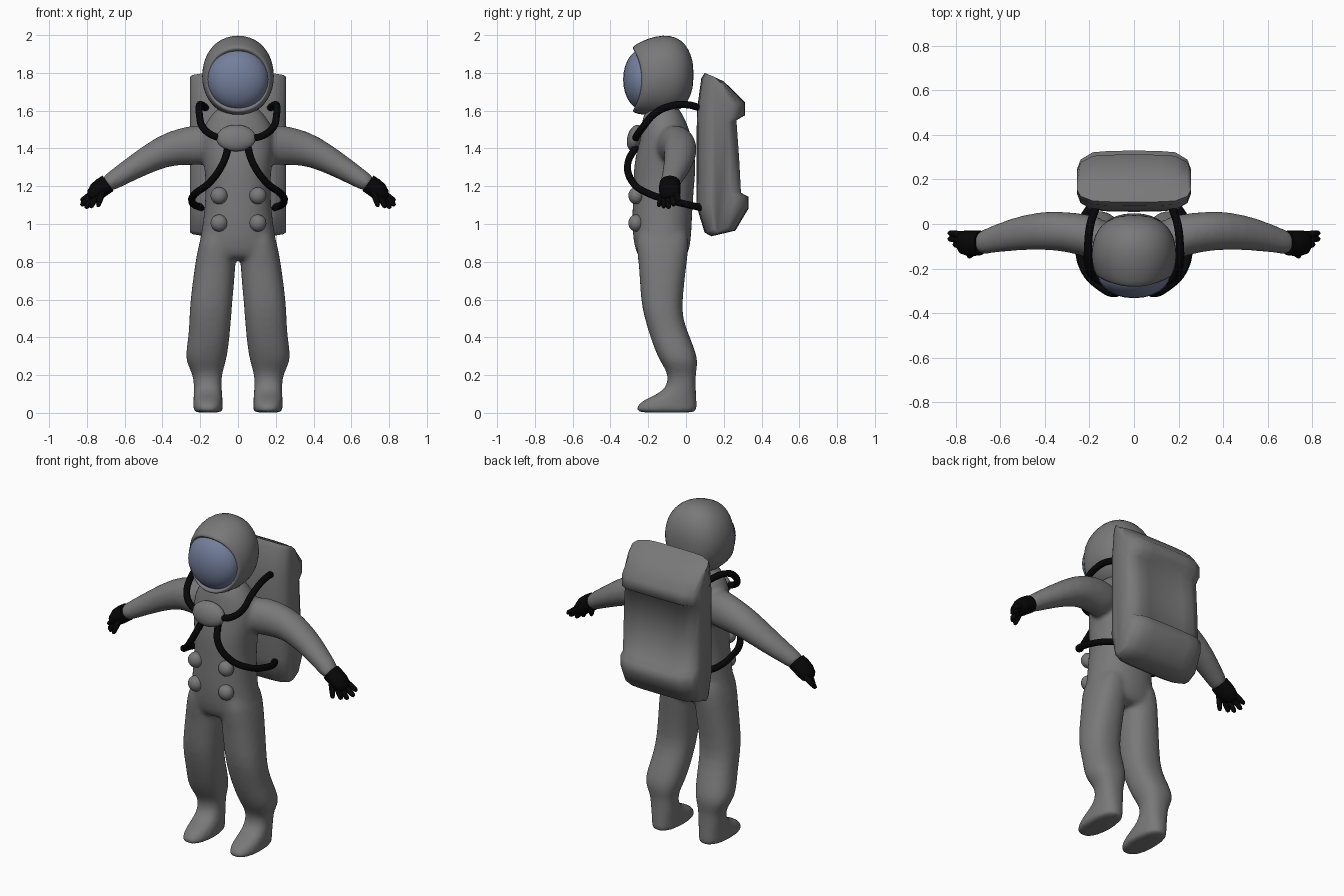
import bpy, bmesh, math
from mathutils import Vector

if "Cube" in bpy.data.objects:
    bpy.data.objects.remove(bpy.data.objects["Cube"])

def material(name, rgb):
    m = bpy.data.materials.new(name)
    m.diffuse_color = (*rgb, 1)
    m.use_nodes = True
    m.node_tree.nodes["Principled BSDF"].inputs["Base Color"].default_value = m.diffuse_color
    return m

BLACK = material("black_rubber", (0.002, 0.002, 0.002))
BLUE = material("visor_blue", (0.17, 0.21, 0.33))
GREY = material("dark_grey_fabric", (0.19, 0.19, 0.19))

def oval(c, u, v, n=20, p=1.0):
    """Closed ring of points around c spanned by u and v; p < 1 squares it off."""
    c, u, v = Vector(c), Vector(u), Vector(v)
    pts = []
    for i in range(n):
        a = 2 * math.pi * i / n
        ca, sa = math.cos(a), math.sin(a)
        pts.append(c + u * math.copysign(abs(ca) ** p, ca) + v * math.copysign(abs(sa) ** p, sa))
    return pts

def bridge(bm, rings):
    """Skin a list of rings and close both ends."""
    vs = [[bm.verts.new(p) for p in r] for r in rings]
    n = len(vs[0])
    for a, b in zip(vs, vs[1:]):
        for i in range(n):
            j = (i + 1) % n
            bm.faces.new((a[i], a[j], b[j], b[i]))
    bm.faces.new(vs[0][::-1])
    bm.faces.new(vs[-1])

def finish(bm, name, mat=GREY, subsurf=0, angle=180):
    bmesh.ops.recalc_face_normals(bm, faces=bm.faces)
    me = bpy.data.meshes.new(name)
    bm.to_mesh(me)
    bm.free()
    ob = bpy.data.objects.new(name, me)
    bpy.context.collection.objects.link(ob)
    me.materials.append(mat)
    bpy.ops.object.select_all(action='DESELECT')
    ob.select_set(True)
    bpy.context.view_layer.objects.active = ob
    bpy.ops.object.shade_smooth_by_angle(angle=math.radians(angle))
    if subsurf:
        ob.modifiers.new("round", 'SUBSURF').levels = subsurf
        ob.modifiers["round"].render_levels = subsurf
    return ob

def ellipsoid(name, loc, size, tilt=0, mat=GREY):
    bm = bmesh.new()
    bmesh.ops.create_uvsphere(bm, u_segments=24, v_segments=14, radius=1)
    ob = finish(bm, name, mat)
    ob.location, ob.scale, ob.rotation_euler = loc, size, (tilt, 0, 0)
    return ob

def flat_ring(z, x0, x1, y0, y1, p=1.0):
    return oval(((x0 + x1) / 2, (y0 + y1) / 2, z), ((x1 - x0) / 2, 0, 0), (0, (y1 - y0) / 2, 0), p=p)

def limb_ring(s, x, y, z, h, w, deg):
    t = math.radians(deg)
    return oval((s * x, y, z), (s * h * math.sin(t), 0, h * math.cos(t)), (0, w, 0))

# Suit: torso, legs with boots, and arms fused into one soft skin
suit = bmesh.new()
torso = [(1.64, .09, -.20, -.05), (1.57, .15, -.23, -.01), (1.50, .195, -.24, .02),
         (1.40, .195, -.26, .045), (1.30, .18, -.28, .055), (1.20, .172, -.28, .045),
         (1.10, .178, -.285, .037), (1.00, .188, -.287, .033), (.90, .207, -.28, .027),
         (.84, .217, -.262, .012), (.815, .20, -.24, -.01), (.81, .12, -.20, -.04)]
bridge(suit, [flat_ring(z, -r, r, a, b, .9) for z, r, a, b in torso])
# z, inner x, outer x, front y, back y
leg = [(1.0, .02, .175, -.25, .01), (.90, .012, .209, -.27, .02), (.78, .010, .230, -.248, .003),
       (.60, .028, .254, -.243, -.018), (.50, .035, .259, -.22, -.018), (.40, .043, .263, -.19, .022),
       (.30, .056, .282, -.153, .062), (.25, .070, .267, -.123, .062), (.20, .086, .238, -.094, .051),
       (.14, .085, .235, -.10, .053), (.10, .083, .235, -.15, .055), (.075, .081, .237, -.215, .058),
       (.04, .079, .238, -.265, .060), (.012, .079, .238, -.267, .060), (0, .081, .236, -.260, .058)]
# x, y, z, half height, half depth, slope
arm = [(.10, -.08, 1.42, .09, .10, 0), (.20, -.055, 1.42, .112, .10, 3), (.30, -.035, 1.41, .10, .09, 8),
       (.40, -.027, 1.388, .086, .089, 18), (.55, -.045, 1.30, .065, .075, 33),
       (.66, -.078, 1.232, .051, .058, 33), (.71, -.086, 1.20, .046, .052, 33)]
for s in (-1, 1):
    bridge(suit, [flat_ring(z, s * a, s * b, f, k, .85) for z, a, b, f, k in leg])
    bridge(suit, [limb_ring(s, *r) for r in arm])
body = finish(suit, "suit_body", subsurf=1)
rm = body.modifiers.new("fuse", 'REMESH')
rm.mode, rm.voxel_size, rm.use_smooth_shade = 'VOXEL', .012, True
sm = body.modifiers.new("soften", 'SMOOTH')
sm.factor, sm.iterations = .5, 12

# Helmet: rings from the recessed face opening to the back, brow and chin reaching forward
bm = bmesh.new()
helmet = [(-.21, .13, 1.765, .13), (-.275, .155, 1.765, .155), (-.290, .168, 1.765, .170),
          (-.265, .182, 1.768, .188), (-.20, .192, 1.780, .207), (-.12, .194, 1.786, .219),
          (-.05, .181, 1.790, .204), (0, .145, 1.792, .160), (.028, .095, 1.79, .105), (.04, .04, 1.79, .045)]
bridge(bm, [oval((0, y, zc), (rx, 0, 0), (0, 0, rz), p=.95) for y, rx, zc, rz in helmet])
for v in bm.verts:
    if v.co.y < -.19:
        v.co.y += (1.8 if v.co.y < -.205 else .8) * v.co.x ** 2
finish(bm, "helmet", subsurf=1)
ellipsoid("visor", (0, -.228, 1.765), (.162, .105, .162), mat=BLUE)

# Backpack: side profile swept across x, narrowed at the sides and dished at the back
profile = [(.10, 1.80), (.20, 1.755), (.31, 1.645), (.31, 1.575), (.27, 1.55), (.285, 1.35), (.295, 1.165),
           (.327, 1.145), (.327, 1.08), (.26, .965), (.135, .935), (.10, .955), (.057, 1.10), (.06, 1.60), (.083, 1.77)]
half = [(.255, .42, .95, 0), (.24, .72, .975, 0), (.185, .96, .995, 0), (.12, 1, 1, .01), (0, 1.02, 1, .025)]
sections = [(-x, a, b, d) for x, a, b, d in half] + half[-2::-1]
bm = bmesh.new()
bridge(bm, [[Vector((x, .19 + (y - .19) * a - (d if 4 <= i <= 6 else 0), 1.37 + (z - 1.37) * b))
             for i, (y, z) in enumerate(profile)] for x, a, b, d in sections])
finish(bm, "backpack", angle=75)

# Chest unit and the four round control knobs
ellipsoid("chest_unit", (-.01, -.268, 1.455), (.105, .043, .072), tilt=math.radians(-15))
for x in (-.1, .105):
    for z in (1.005, 1.15):
        ellipsoid("control_knob", (x, -.265, z), (.045, .04, .045))

# Hoses from the chest unit round to the backpack
upper = [(.08, -.265, 1.455), (.125, -.262, 1.465), (.185, -.23, 1.51), (.205, -.165, 1.585),
         (.205, -.08, 1.625), (.195, 0, 1.632), (.165, .09, 1.61)]
lower = [(.05, -.265, 1.41), (.08, -.308, 1.32), (.145, -.285, 1.225), (.225, -.20, 1.162),
         (.245, -.08, 1.125), (.228, .02, 1.10), (.185, .09, 1.085)]
for s in (-1, 1):
    for name, path in (("upper_hose", upper), ("lower_hose", lower)):
        cu = bpy.data.curves.new(name, 'CURVE')
        cu.dimensions, cu.bevel_depth, cu.bevel_resolution = '3D', .019, 3
        cu.resolution_u, cu.use_fill_caps = 8, True
        sp = cu.splines.new('BEZIER')
        sp.bezier_points.add(len(path) - 1)
        for bp, (x, y, z) in zip(sp.bezier_points, path):
            bp.co = (s * x, y, z)
            bp.handle_left_type = bp.handle_right_type = 'AUTO'
        cu.materials.append(BLACK)
        bpy.context.collection.objects.link(bpy.data.objects.new(name, cu))

# Gloves: cuffed palm with four splayed fingers and a thumb
palm = [(.688, -.085, 1.216, .050, .055, 36), (.715, -.086, 1.198, .051, .057, 40),
        (.745, -.086, 1.175, .049, .057, 42), (.772, -.083, 1.150, .036, .052, 45),
        (.785, -.082, 1.138, .018, .035, 45)]
fingers = [((.765, -.050, 1.165), (.832, -.040, 1.122)), ((.768, -.070, 1.150), (.832, -.066, 1.098)),
           ((.760, -.095, 1.142), (.808, -.092, 1.083)), ((.750, -.115, 1.148), (.782, -.118, 1.086)),
           ((.715, -.120, 1.180), (.742, -.145, 1.092))]
for s in (-1, 1):
    bm = bmesh.new()
    bridge(bm, [limb_ring(s, *r) for r in palm])
    for a, b in fingers:
        a, b = Vector((s * a[0], *a[1:])), Vector((s * b[0], *b[1:]))
        d = (b - a).normalized()
        u = d.cross(Vector((0, 1, 0))).normalized()
        v = d.cross(u)
        bridge(bm, [oval(a.lerp(b, t), u * r, v * r, n=10)
                    for t, r in ((0, .017), (.5, .016), (.88, .013), (1, .007))])
    finish(bm, "glove", BLACK, angle=60)
